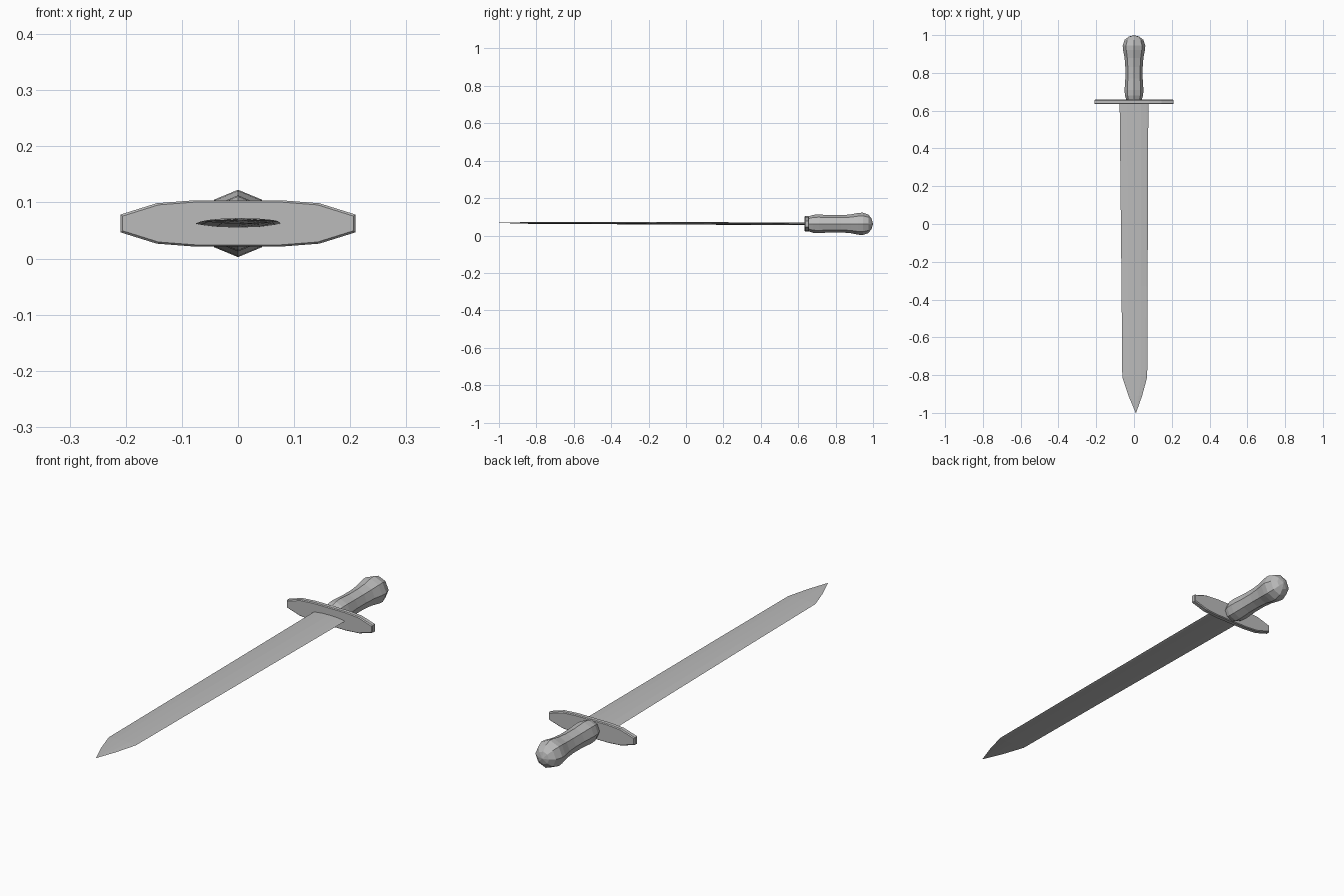
import bpy, bmesh, math

cube = bpy.data.objects.get("Cube")
if cube:
    bpy.data.objects.remove(cube)

AXIS_Z = 0.0625

steel = bpy.data.materials.new("plain_grey")
steel.use_nodes = True
GREY = (0.5, 0.5, 0.5, 1)
steel.diffuse_color = GREY
steel.node_tree.nodes["Principled BSDF"].inputs["Base Color"].default_value = GREY


def loft(name, rings):
    """Skin a closed solid through rings of equal size and cap its ends."""
    bm = bmesh.new()
    loops = [[bm.verts.new(p) for p in ring] for ring in rings]
    n = len(loops[0])
    for a, b in zip(loops, loops[1:]):
        for i in range(n):
            j = (i + 1) % n
            bm.faces.new((a[i], a[j], b[j], b[i]))
    bm.faces.new(loops[0])
    bm.faces.new(loops[-1])
    bmesh.ops.remove_doubles(bm, verts=bm.verts, dist=0.0004)
    bmesh.ops.recalc_face_normals(bm, faces=bm.faces)
    mesh = bpy.data.meshes.new(name)
    bm.to_mesh(mesh)
    bm.free()
    mesh.materials.append(steel)
    obj = bpy.data.objects.new(name, mesh)
    bpy.context.collection.objects.link(obj)
    return obj


# Blade: lens cross-section, slightly drifting toward the tip
def lens(y, half_width, half_thick, x, z):
    ring = []
    for i in range(12):
        a = math.tau * i / 12
        ring.append((x + half_width * math.cos(a), y,
                     z + half_thick * math.sin(a) * abs(math.sin(a)) ** 0.5))
    return ring


loft("blade", [lens(*s) for s in (
    (0.645, 0.076, 0.0075, 0, AXIS_Z),
    (-0.33, 0.069, 0.006, 0.003, 0.066),
    (-0.81, 0.066, 0.005, 0.004, 0.067),
    (-0.91, 0.036, 0.003, 0.007, 0.0675),
    (-1.0, 0.001, 0.0005, 0.01, 0.068))])

# Crossguard: tapered plate with softened rims
quarter = [(0.209, 0.016), (0.145, 0.036), (0.08, 0.041)]
upper = quarter + [(-x, z) for x, z in reversed(quarter)]
outline = upper + [(-x, -z) for x, z in upper]


def guard_ring(y, inset):
    return [(x - math.copysign(inset, x), y, AXIS_Z + z - math.copysign(inset, z))
            for x, z in outline]


loft("crossguard", [guard_ring(*s) for s in (
    (0.634, 0.003), (0.638, 0), (0.654, 0), (0.658, 0.003))])

# Grip and pommel: octagonal turned profile with a ridge on top
def octagon(y, radius):
    return [(radius * math.cos(i * math.pi / 4), y,
             AXIS_Z + radius * math.sin(i * math.pi / 4)) for i in range(8)]


loft("grip_and_pommel", [octagon(*s) for s in (
    (0.65, 0.038), (0.68, 0.048), (0.71, 0.05), (0.77, 0.046), (0.83, 0.046),
    (0.88, 0.05), (0.92, 0.058), (0.945, 0.06), (0.975, 0.05),
    (0.992, 0.028), (1.0, 0.0001))])
